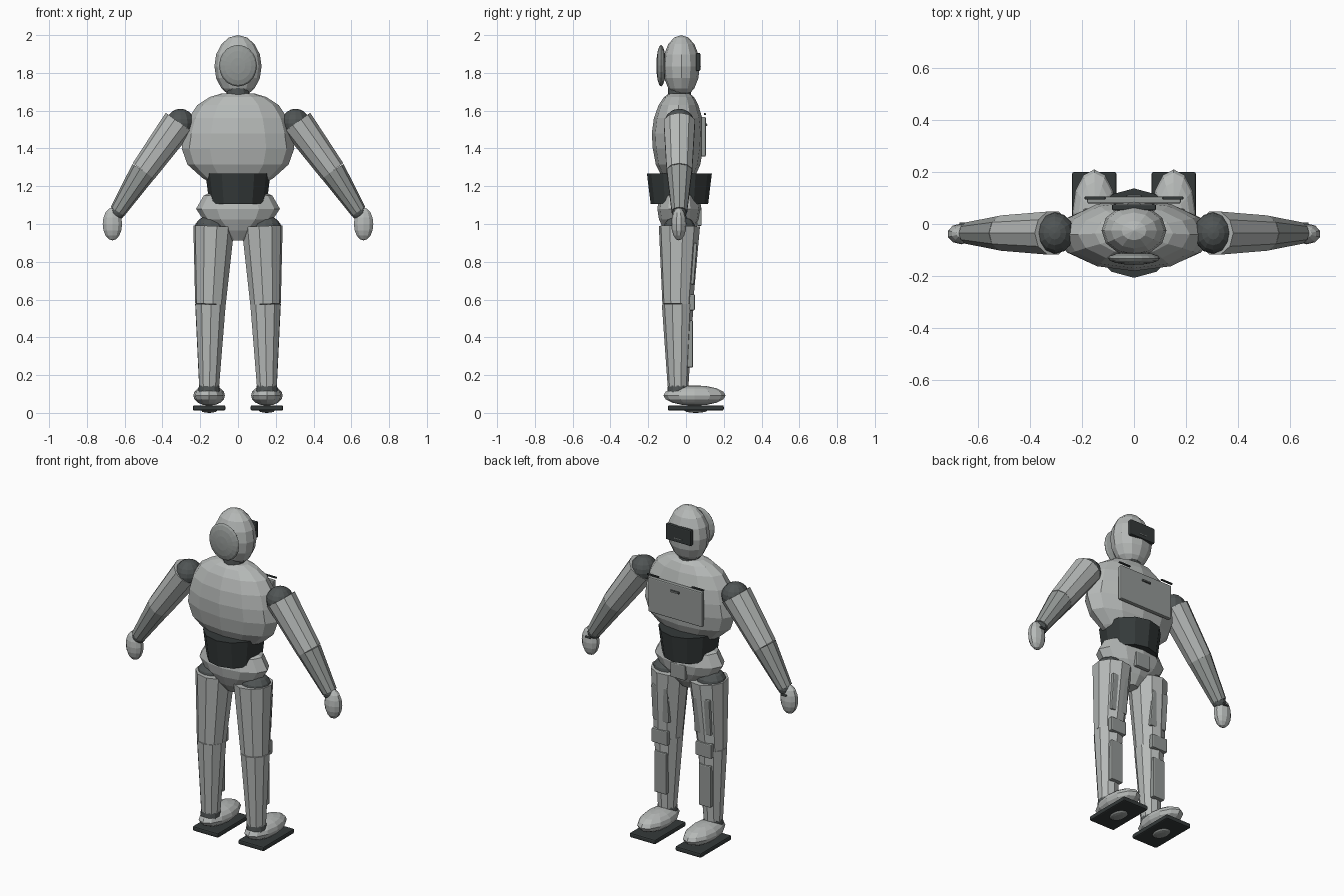
import bpy, bmesh, math
from mathutils import Matrix, Vector, Euler

cube = bpy.data.objects.get("Cube")
if cube:
    bpy.data.objects.remove(cube, do_unlink=True)


def material(name, color):
    m = bpy.data.materials.new(name)
    m.use_nodes = True
    m.diffuse_color = (*color, 1)
    m.node_tree.nodes["Principled BSDF"].inputs["Base Color"].default_value = (*color, 1)
    return m


LIGHT = material("light grey shell", (0.47, 0.49, 0.48))
MID = material("mid grey panel", (0.30, 0.32, 0.31))
JOINT = material("dark grey joint", (0.08, 0.09, 0.09))
BLACK = material("near black rubber", (0.035, 0.042, 0.042))

Y = -0.035  # depth of the body axis


def finish(name, bm, mat, bevel=0):
    bmesh.ops.recalc_face_normals(bm, faces=bm.faces)
    me = bpy.data.meshes.new(name)
    bm.to_mesh(me)
    bm.free()
    me.materials.append(mat)
    ob = bpy.data.objects.new(name, me)
    bpy.context.collection.objects.link(ob)
    if bevel:
        mod = ob.modifiers.new("Bevel", "BEVEL")
        mod.width = bevel
        mod.segments = 2
    return ob


def ball(name, loc, radii, mat, seg=12, rings=8, rot=(0, 0, 0)):
    bm = bmesh.new()
    bmesh.ops.create_uvsphere(bm, u_segments=seg, v_segments=rings, radius=1,
                              matrix=Matrix.LocRotScale(Vector(loc), Euler(rot), Vector(radii)))
    return finish(name, bm, mat)


def limb(name, a, b, ra, rb, mat, seg=10):
    a, b = Vector(a), Vector(b)
    d = b - a
    bm = bmesh.new()
    bmesh.ops.create_cone(bm, cap_ends=True, segments=seg, radius1=ra, radius2=rb, depth=d.length,
                          matrix=Matrix.LocRotScale((a + b) / 2, d.to_track_quat('Z', 'Y'), None))
    return finish(name, bm, mat)


def box(name, loc, size, mat, bevel=0.006, tilt=0):
    bm = bmesh.new()
    bmesh.ops.create_cube(bm, size=1, matrix=Matrix.LocRotScale(
        Vector(loc), Euler((tilt, 0, 0)), Vector(size)))
    return finish(name, bm, mat, bevel)


def loft(name, rings, mat, seg=12):
    """Stack of elliptical rings given as (z, centre y, x radius, y radius)."""
    bm = bmesh.new()
    loops = []
    for z, cy, rx, ry in rings:
        angles = [2 * math.pi * i / seg for i in range(seg)]
        loops.append([bm.verts.new((rx * math.cos(t), cy + ry * math.sin(t), z)) for t in angles])
    for lo, hi in zip(loops, loops[1:]):
        for i in range(seg):
            j = (i + 1) % seg
            bm.faces.new((lo[i], lo[j], hi[j], hi[i]))
    bm.faces.new(loops[0][::-1])
    bm.faces.new(loops[-1])
    return finish(name, bm, mat)


# Head
ball("head", (0, -0.025, 1.835), (0.125, 0.098, 0.165), LIGHT)
ball("head_rear_disc", (0, -0.132, 1.838), (0.1, 0.11, 0.025), MID, 20, 8, (math.pi / 2, 0, 0))
box("visor", (0, 0.064, 1.858), (0.17, 0.024, 0.095), BLACK)
box("visor_strip", (0, 0.0765, 1.835), (0.05, 0.004, 0.004), MID, 0)
limb("neck", (0, Y, 1.6), (0, Y, 1.72), 0.066, 0.06, JOINT, 12)

# Torso, waist and pelvis
loft("torso", [(1.2, Y, 0.12, 0.06), (1.245, -0.04, 0.19, 0.085), (1.315, -0.042, 0.268, 0.118),
               (1.4, -0.043, 0.298, 0.133), (1.48, -0.043, 0.285, 0.138),
               (1.56, -0.042, 0.262, 0.128), (1.63, -0.04, 0.215, 0.105),
               (1.672, -0.037, 0.15, 0.08), (1.69, Y, 0.09, 0.055)], LIGHT)
limb("waist_band", (0, Y, 1.105), (0, Y, 1.268), 0.152, 0.172, BLACK, 12)
loft("pelvis", [(0.913, Y, 0.04, 0.045), (0.965, Y, 0.095, 0.082), (1.025, Y, 0.185, 0.108),
                (1.08, Y, 0.222, 0.117), (1.15, Y, 0.182, 0.105), (1.19, Y, 0.1, 0.06)], LIGHT)
box("pelvis_plate", (0, 0.07, 1.035), (0.1, 0.025, 0.09), MID)

# Chest panel with its handle
box("chest_panel", (0, 0.092, 1.462), (0.36, 0.026, 0.21), MID)
box("panel_handle", (0, 0.107, 1.525), (0.06, 0.01, 0.014), JOINT, 0.004)
box("handle_inlay", (0, 0.1125, 1.525), (0.045, 0.003, 0.006), MID, 0)

for side, s in (("left", 1), ("right", -1)):
    # Arm
    shoulder = Vector((s * 0.312, Y, 1.538))
    elbow = Vector((s * 0.5, Y, 1.28))
    wrist = Vector((s * 0.638, Y, 1.066))
    ball(side + "_shoulder", (s * 0.305, Y, 1.533), (0.075, 0.08, 0.077), JOINT, 12, 10)
    limb(side + "_upper_arm", shoulder, elbow, 0.087, 0.071, LIGHT)
    limb(side + "_forearm", elbow, wrist, 0.07, 0.043, MID)
    ball(side + "_wrist", (s * 0.638, Y, 1.06), (0.04, 0.038, 0.04), JOINT, 10, 8)
    ball(side + "_hand", (s * 0.665, -0.038, 1.0), (0.054, 0.04, 0.087), LIGHT, 10, 8)
    box(side + "_hand_plate", (s * 0.655, 0.0, 1.035), (0.035, 0.012, 0.01), JOINT, 0.002)
    box(side + "_panel_rod", (s * 0.15, 0.1, 1.582), (0.08, 0.012, 0.009), BLACK, 0.003)

    # Leg
    ball(side + "_hip", (s * 0.145, Y, 0.975), (0.086, 0.085, 0.07), JOINT)
    limb(side + "_thigh", (s * 0.128, Y, 0.987), (s * 0.146, -0.044, 0.575), 0.11, 0.082, LIGHT)
    limb(side + "_shin", (s * 0.146, -0.044, 0.575), (s * 0.153, -0.042, 0.14), 0.084, 0.055, LIGHT)
    box(side + "_thigh_plate", (s * 0.14, 0.036, 0.79), (0.11, 0.03, 0.22), MID, 0.006, -0.08)
    box(side + "_knee_plate", (s * 0.147, 0.032, 0.585), (0.105, 0.03, 0.085), MID)
    box(side + "_shin_plate", (s * 0.149, 0.022, 0.365), (0.08, 0.03, 0.25), MID)

    # Foot
    limb(side + "_ankle", (s * 0.153, -0.042, 0.1), (s * 0.153, -0.042, 0.145), 0.058, 0.054, JOINT, 12)
    ball(side + "_foot", (s * 0.153, 0.045, 0.092), (0.084, 0.165, 0.054), LIGHT)
    box(side + "_sole", (s * 0.153, 0.052, 0.026), (0.172, 0.296, 0.028), BLACK, 0.008)
    ball(side + "_sole_pad", (s * 0.153, 0.052, 0.012), (0.042, 0.06, 0.012), MID, 16, 6)
